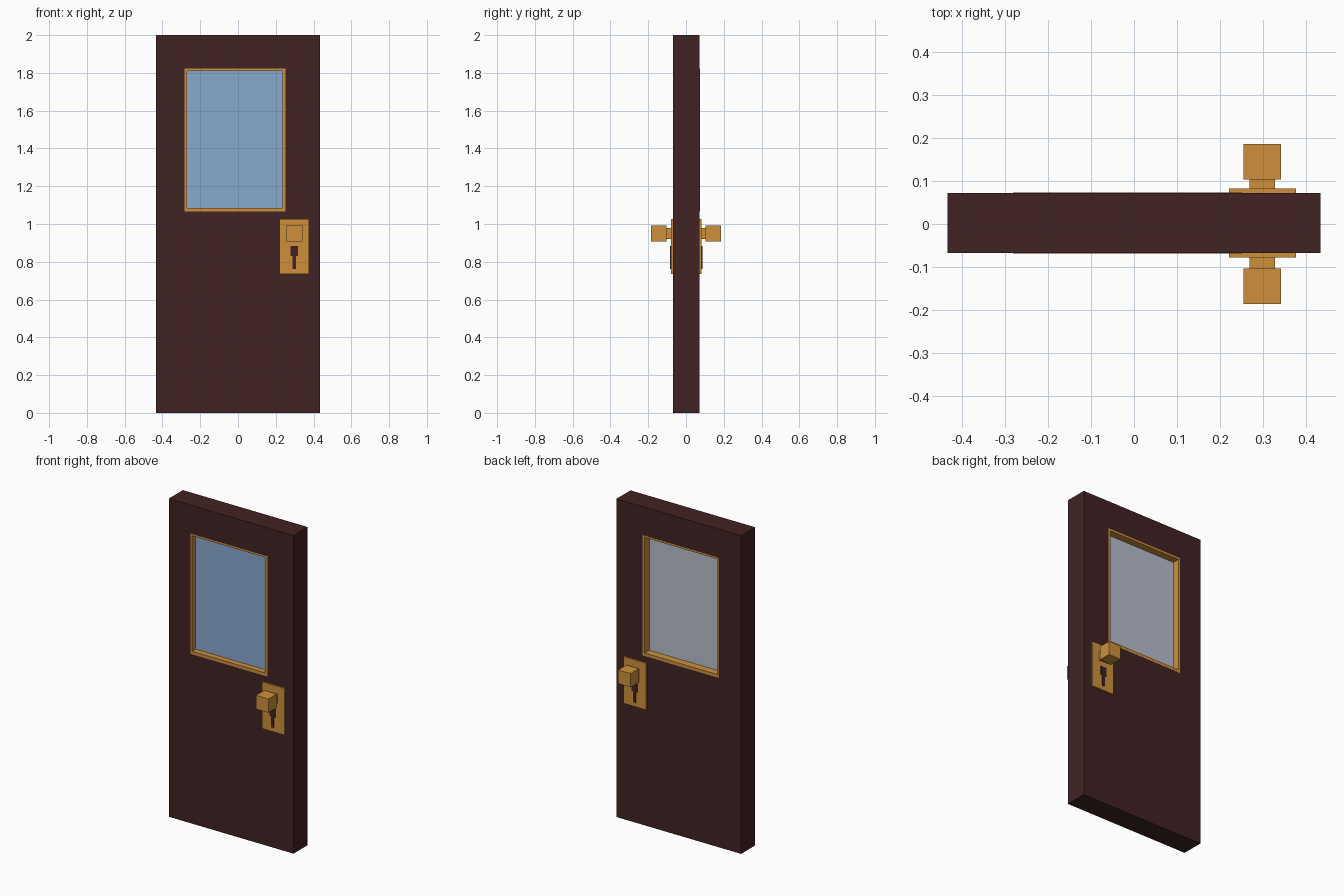
import bpy, bmesh

if "Cube" in bpy.data.objects:
    bpy.data.objects.remove(bpy.data.objects["Cube"])


def material(name, rgb):
    # sRGB 0-255 to linear
    lin = [(c / 255 / 12.92) if c < 11 else ((c / 255 + 0.055) / 1.055) ** 2.4 for c in rgb]
    m = bpy.data.materials.new(name)
    m.diffuse_color = (*lin, 1)
    m.use_nodes = True
    m.node_tree.nodes["Principled BSDF"].inputs["Base Color"].default_value = m.diffuse_color
    return m


WOOD = material("dark_wood", (65, 34, 35))
BRASS = material("brass", (205, 144, 59))
BLUE = material("blue_glass", (137, 170, 208))
GREY = material("grey_glass", (183, 190, 205))


def finish(name, bm, mats):
    bmesh.ops.recalc_face_normals(bm, faces=bm.faces)
    me = bpy.data.meshes.new(name)
    bm.to_mesh(me)
    bm.free()
    for m in mats:
        me.materials.append(m)
    ob = bpy.data.objects.new(name, me)
    bpy.context.collection.objects.link(ob)
    return ob


def prism(name, outline, y0, y1, *mats):
    # extrude an (x, z) outline along y
    bm = bmesh.new()
    f = bm.faces.new([bm.verts.new((x, y0, z)) for x, z in outline])
    ext = bmesh.ops.extrude_face_region(bm, geom=[f], use_keep_orig=True)
    moved = [v for v in ext["geom"] if isinstance(v, bmesh.types.BMVert)]
    bmesh.ops.translate(bm, verts=moved, vec=(0, y1 - y0, 0))
    return finish(name, bm, mats)


def rect(x0, x1, z0, z1):
    return [(x0, z0), (x1, z0), (x1, z1), (x0, z1)]


def ring(name, outer, inner, y0, y1, mat):
    # slab with a rectangular hole
    bm = bmesh.new()
    loops = [[bm.verts.new((x, y, z)) for x, z in r]
             for r, y in ((outer, y0), (inner, y0), (inner, y1), (outer, y1))]
    for k in range(4):
        a, b = loops[k], loops[(k + 1) % 4]
        for i in range(4):
            j = (i + 1) % 4
            bm.faces.new((a[i], a[j], b[j], b[i]))
    return finish(name, bm, [mat])


FRONT, BACK = -0.068, 0.072
hole = rect(-0.282, 0.252, 1.065, 1.822)
opening = rect(-0.271, 0.236, 1.084, 1.81)

# Door slab and window
ring("door_panel", rect(-0.434, 0.434, 0, 2), hole, FRONT, BACK, WOOD)
ring("window_frame", hole, opening, FRONT - 0.001, BACK + 0.001, BRASS)
glass = prism("window_glass", opening, -0.033, 0.027, BLUE, GREY)
for p in glass.data.polygons:
    p.material_index = 1 if p.normal.y > 0.5 else 0

# Handle set on both sides
keyhole = [(0.289, 0.762), (0.307, 0.762), (0.307, 0.83), (0.317, 0.83),
           (0.317, 0.884), (0.279, 0.884), (0.279, 0.83), (0.289, 0.83)]
for side, s, face in (("front", -1, FRONT), ("back", 1, BACK)):
    plate = face + s * 0.0105
    prism(side + "_handle_plate", rect(0.221, 0.377, 0.734, 1.027), face, plate, BRASS)
    prism(side + "_keyhole", keyhole, plate, plate + s * 0.005, WOOD)
    prism(side + "_knob_neck", rect(0.269, 0.328, 0.92, 0.979), plate, s * 0.104, BRASS)
    prism(side + "_knob", rect(0.255, 0.342, 0.907, 0.993), s * 0.104, s * 0.186, BRASS)
